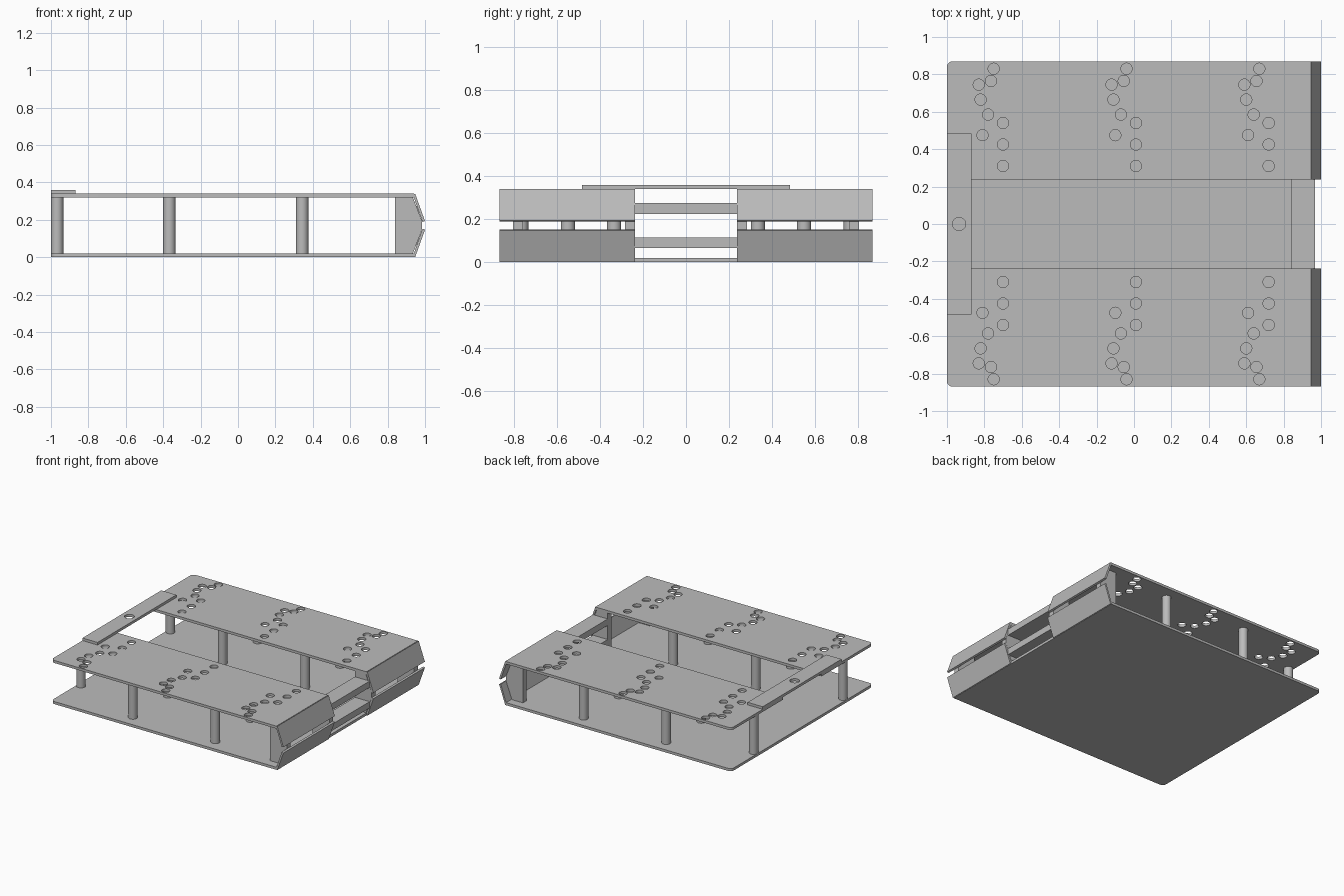
import bpy, bmesh, math
from mathutils import Matrix

cube = bpy.data.objects.get("Cube")
if cube:
    bpy.data.objects.remove(cube, do_unlink=True)

grey = bpy.data.materials.new("plain_grey")
grey.use_nodes = True
COLOR = (0.5, 0.5, 0.5, 1)
grey.diffuse_color = COLOR
grey.node_tree.nodes["Principled BSDF"].inputs["Base Color"].default_value = COLOR


def finish(bm, name):
    bmesh.ops.recalc_face_normals(bm, faces=bm.faces)
    me = bpy.data.meshes.new(name)
    bm.to_mesh(me)
    bm.free()
    me.materials.append(grey)
    ob = bpy.data.objects.new(name, me)
    bpy.context.collection.objects.link(ob)
    return ob


def box(name, x, y, z, round_y=()):
    """Box from ranges; vertical back corners at the given y get rounded."""
    bm = bmesh.new()
    bmesh.ops.create_cube(bm, size=1)
    for v in bm.verts:
        v.co = [r[0] if c < 0 else r[1] for c, r in zip(v.co, (x, y, z))]
    edges = [e for e in bm.edges
             if all(abs(v.co.x - x[0]) < 1e-4 for v in e.verts)
             and any(all(abs(v.co.y - w) < 1e-4 for v in e.verts) for w in round_y)]
    if edges:
        bmesh.ops.bevel(bm, geom=edges, offset=0.03, segments=6, profile=0.5,
                        affect='EDGES')
    return finish(bm, name)


def cylinders(name, centres, radius, z0, z1, sides=32):
    bm = bmesh.new()
    for cx, cy in centres:
        bmesh.ops.create_cone(bm, cap_ends=True, segments=sides, radius1=radius,
                              radius2=radius, depth=z1 - z0,
                              matrix=Matrix.Translation((cx, cy, (z0 + z1) / 2)))
    return finish(bm, name)


def smooth(ob):
    bpy.ops.object.select_all(action='DESELECT')
    ob.select_set(True)
    bpy.context.view_layer.objects.active = ob
    bpy.ops.object.shade_smooth_by_angle(angle=math.radians(30))


def drill(ob, centres, radius):
    """Cut round holes through a plate."""
    cutter = cylinders("hole_cutter", centres, radius, 0.2, 0.5, 24)
    cutter.hide_render = True
    mod = ob.modifiers.new("holes", 'BOOLEAN')
    mod.operation = 'DIFFERENCE'
    mod.solver = 'EXACT'
    mod.object = cutter
    bpy.context.view_layer.objects.active = ob
    bpy.ops.object.modifier_apply(modifier=mod.name)
    bpy.data.objects.remove(cutter, do_unlink=True)
    smooth(ob)


def extrude_y(name, profile, y0, y1):
    """Prism of an x-z profile along y."""
    bm = bmesh.new()
    face = bm.faces.new([bm.verts.new((px, y0, pz)) for px, pz in profile])
    out = bmesh.ops.extrude_face_region(bm, geom=[face])
    verts = [g for g in out["geom"] if isinstance(g, bmesh.types.BMVert)]
    bmesh.ops.translate(bm, verts=verts, vec=(0, y1 - y0, 0))
    return finish(bm, name)


W, INNER, TOP = 0.87, 0.237, 0.34

# Base plate with rounded back corners
smooth(box("base_plate", (-1, 0.94), (-W, W), (0, 0.02), (-W, W)))

# Hole pattern, repeated three times along each top plate
PATTERN = [(-.75, .83), (-.765, .765), (-.83, .745), (-.82, .665), (-.78, .585),
           (-.70, .54), (-.81, .475), (-.70, .425), (-.70, .31)]

# Clamped end profile shared by ribs and cover panels
RIB = [(0.84, 0.02), (0.935, 0.02), (0.985, 0.15), (0.985, 0.19),
       (0.935, 0.32), (0.84, 0.32)]
PANEL = [(0.935, 0.335), (0.947, 0.34), (1.0, 0.193), (0.986, 0.188)]

for s, side in ((1, "rear"), (-1, "front")):
    y = sorted((s * INNER, s * W))
    plate = box(side + "_top_plate", (-1, 0.94), y, (0.32, TOP), (s * W,))
    drill(plate, [(px + 0.71 * i, s * py) for i in range(3) for px, py in PATTERN], 0.03)

    # Support posts
    posts = [(-0.967, s * 0.55)] + [(px, s * py) for px in (-0.367, 0.343)
                                    for py in (0.335, 0.768)]
    smooth(cylinders(side + "_posts", posts, 0.033, 0.02, 0.32))

    # Ribs carrying the slanted end panels
    for label, a, b in (("inner", INNER, 0.284), ("outer", 0.76, 0.805)):
        extrude_y(f"{side}_{label}_rib", RIB, s * a, s * b)

    # Slanted end panels, upper one and its reflection below
    extrude_y(side + "_upper_panel", PANEL, *y)
    extrude_y(side + "_lower_panel", [(px, TOP - pz) for px, pz in PANEL], *y)

# Bars joining the inner ribs
for label, z in (("lower", 0.065), ("upper", 0.225)):
    box(label + "_cross_bar", (0.84, 0.967), (-INNER, INNER), (z, z + 0.05))

# Bridge strip with its single hole
bridge = box("bridge_strip", (-1, -0.87), (-0.485, 0.485), (TOP, 0.36))
drill(bridge, [(-0.935, 0)], 0.035)
